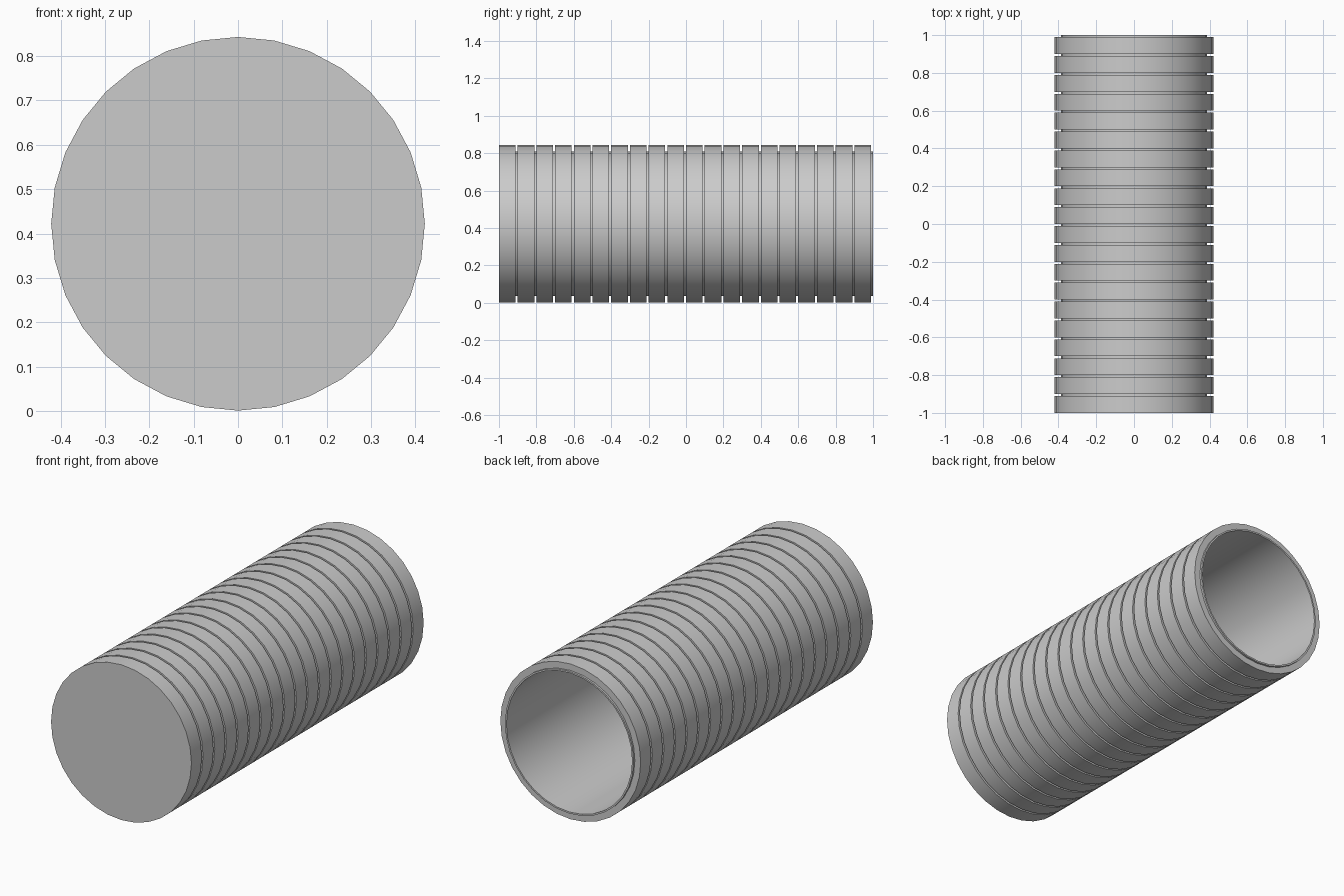
import bpy, bmesh, math
from mathutils import Vector

if "Cube" in bpy.data.objects:
    bpy.data.objects.remove(bpy.data.objects["Cube"])

SIDES = 32
R_BAND, R_CORE, R_IN = 0.421, 0.386, 0.377
CENTRE_Z = 0.422
PITCH, GAP, BANDS = 0.1, 0.011, 20

# Half profile (radius, y): closed front, ribbed outside, lip, hollow inside
profile = [(0, -1)]
for i in range(BANDS):
    y0 = -1 + i * PITCH
    y1 = y0 + PITCH - GAP
    profile += [(R_BAND, y0), (R_BAND, y1), (R_CORE, y1)]
    if i < BANDS - 1:
        profile.append((R_CORE, y0 + PITCH))
profile += [(R_CORE, 1), (R_IN, 1), (R_IN, -0.989), (0, -0.989)]

# Revolve the profile around the long axis
bm = bmesh.new()
verts = [bm.verts.new((0, y, r)) for r, y in profile]
edges = [bm.edges.new(pair) for pair in zip(verts, verts[1:])]
bmesh.ops.spin(bm, geom=verts + edges, cent=(0, 0, 0), axis=(0, 1, 0),
               angle=math.tau, steps=SIDES, use_merge=False, use_duplicate=False)
bmesh.ops.remove_doubles(bm, verts=bm.verts, dist=1e-4)
bmesh.ops.recalc_face_normals(bm, faces=bm.faces)
bmesh.ops.translate(bm, verts=bm.verts, vec=Vector((0, 0, CENTRE_Z)))

mesh = bpy.data.meshes.new("ribbed_tube")
bm.to_mesh(mesh)
bm.free()
tube = bpy.data.objects.new("ribbed_tube", mesh)
bpy.context.collection.objects.link(tube)

# Smooth walls, crisp rib edges
bpy.context.view_layer.objects.active = tube
tube.select_set(True)
bpy.ops.object.shade_smooth_by_angle(angle=math.radians(30))
